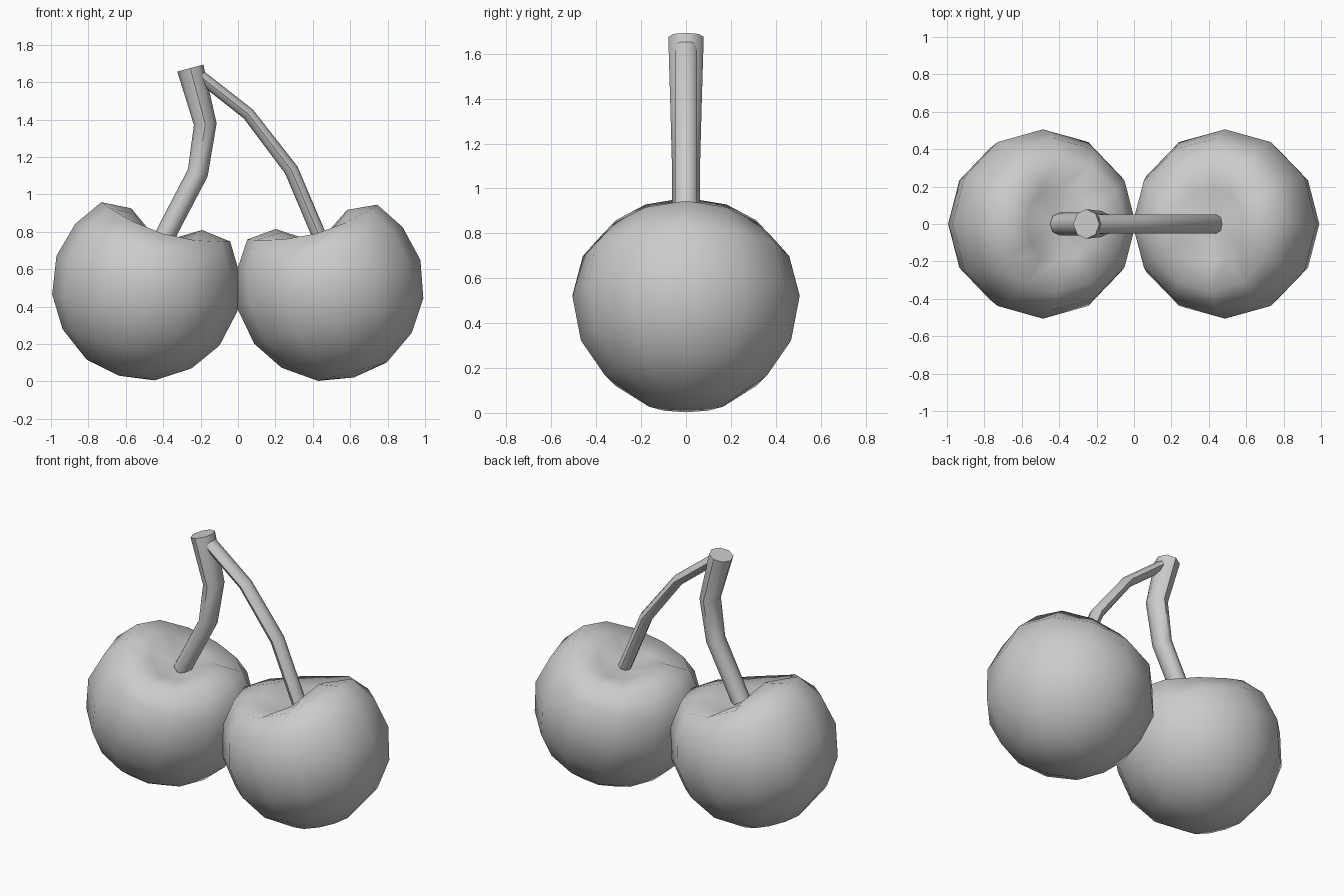
import bpy, bmesh, math
from mathutils import Vector

if "Cube" in bpy.data.objects:
    bpy.data.objects.remove(bpy.data.objects["Cube"])

SEG = 12
# Fruit profile: radius, height along tilted axis, drop at front/back (heart-like groove)
PROFILE = [(0.19, -0.438, 0), (0.36, -0.32, 0), (0.468, -0.158, 0), (0.506, 0.045, 0),
           (0.46, 0.238, 0.01), (0.36, 0.39, 0.065), (0.198, 0.405, 0.10)]
BOTTOM, DIMPLE = -0.47, 0.275


def finish(bm, name, angle):
    bmesh.ops.recalc_face_normals(bm, faces=bm.faces)
    me = bpy.data.meshes.new(name)
    bm.to_mesh(me)
    bm.free()
    ob = bpy.data.objects.new(name, me)
    bpy.context.collection.objects.link(ob)
    bpy.ops.object.select_all(action='DESELECT')
    bpy.context.view_layer.objects.active = ob
    ob.select_set(True)
    bpy.ops.object.shade_smooth_by_angle(angle=math.radians(angle))
    return ob


def bridge(bm, rings):
    for a, b in zip(rings, rings[1:]):
        n = len(a)
        for i in range(n):
            j = (i + 1) % n
            bm.faces.new((a[i], a[j], b[j], b[i]))


def fruit(name, x, z, tilt):
    bm = bmesh.new()
    rings = []
    for r, h, drop in PROFILE:
        ring = []
        for i in range(SEG):
            a = math.tau * i / SEG
            ring.append(bm.verts.new((r * math.cos(a), r * math.sin(a),
                                      h - drop * math.sin(a) ** 2)))
        rings.append(ring)
    bridge(bm, rings)
    for ring, h in ((rings[0], BOTTOM), (rings[-1], DIMPLE)):
        pole = bm.verts.new((0, 0, h))
        for i in range(SEG):
            bm.faces.new((ring[i], ring[(i + 1) % SEG], pole))
    ob = finish(bm, name, 70)
    ob.location = (x, 0, z)
    ob.rotation_euler = (0, math.radians(tilt), 0)


def stem(name, path, sides=8):
    # path points: x, z, half width in x-z plane, half depth in y
    bm = bmesh.new()
    pts = [Vector((p[0], 0, p[1])) for p in path]
    rings = []
    for k, (x, z, w, d) in enumerate(path):
        t = (pts[min(k + 1, len(pts) - 1)] - pts[max(k - 1, 0)]).normalized()
        side = Vector((t.z, 0, -t.x))
        rings.append([bm.verts.new(pts[k] + side * w * math.cos(math.tau * i / sides)
                                   + Vector((0, d * math.sin(math.tau * i / sides), 0)))
                      for i in range(sides)])
    bridge(bm, rings)
    bm.faces.new(rings[0])
    bm.faces.new(rings[-1])
    finish(bm, name, 50)


# Two cherries leaning towards each other
fruit("left_cherry", -0.5, 0.48, 17)
fruit("right_cherry", 0.498, 0.475, -15)

# Thick main stem and the thinner branch joining it at the top
stem("main_stem", [(-0.40, 0.76, 0.055, 0.06), (-0.215, 1.115, 0.056, 0.063),
                   (-0.175, 1.375, 0.061, 0.07), (-0.255, 1.675, 0.072, 0.079)])
stem("branch_stem", [(0.44, 0.765, 0.038, 0.05), (0.285, 1.13, 0.038, 0.05),
                     (0.055, 1.43, 0.034, 0.05), (-0.20, 1.63, 0.033, 0.05)])
